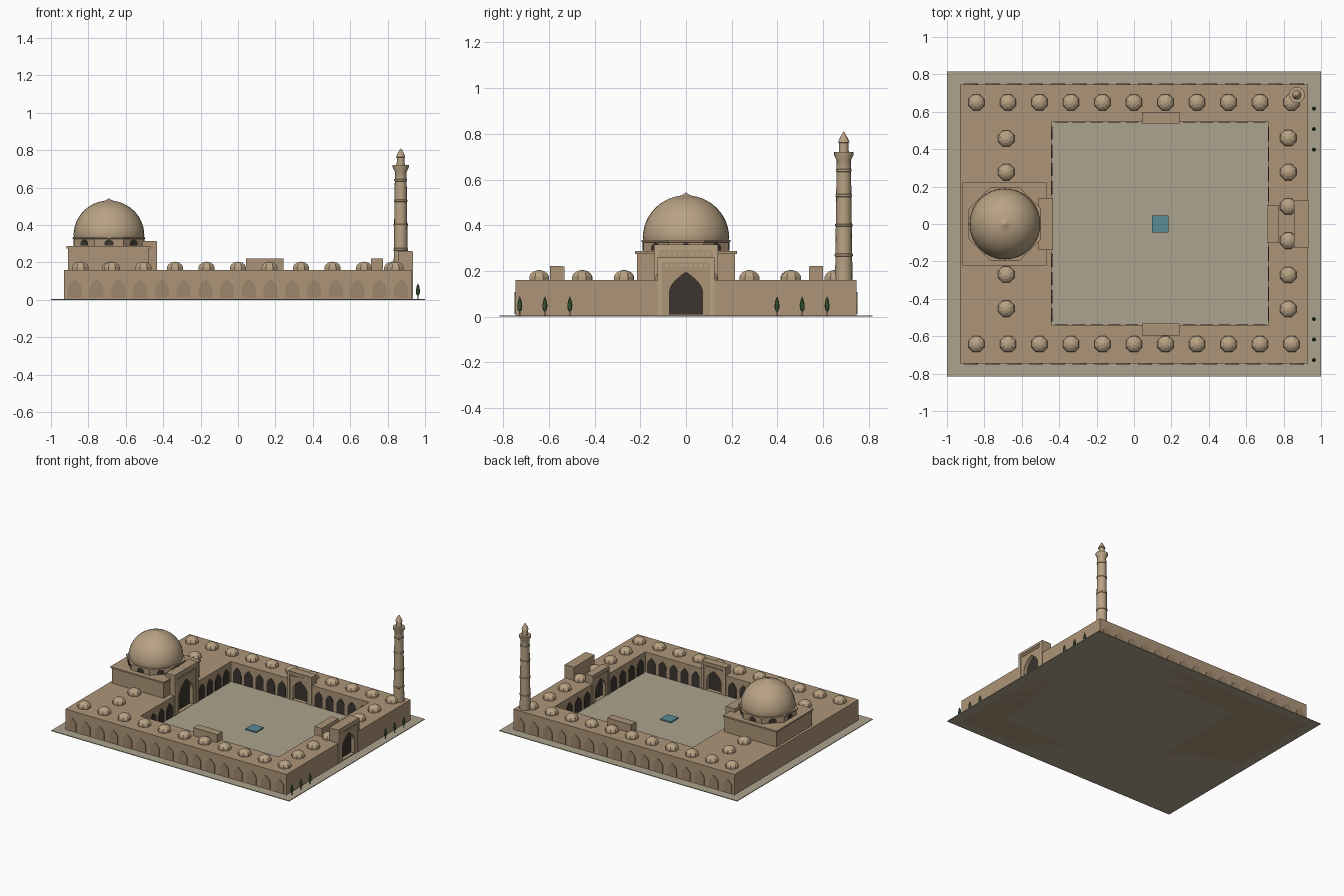
import bpy, bmesh, math
from mathutils import Matrix, Vector

if "Cube" in bpy.data.objects:
    bpy.data.objects.remove(bpy.data.objects["Cube"])


def material(name, r, g, b):
    m = bpy.data.materials.new(name)
    m.diffuse_color = (r, g, b, 1)
    m.use_nodes = True
    m.node_tree.nodes["Principled BSDF"].inputs["Base Color"].default_value = m.diffuse_color
    return m


BRICK = material("brick", 0.42, 0.30, 0.19)
PANEL = material("panel_brick", 0.34, 0.24, 0.15)
DOME = material("dome_brick", 0.48, 0.36, 0.23)
STONE = material("paving", 0.42, 0.37, 0.27)
DARK = material("shadow", 0.045, 0.035, 0.03)
WATER = material("water", 0.10, 0.26, 0.30)
LEAF = material("leaf", 0.06, 0.13, 0.05)


def make(name, bm, mat, smooth=False):
    bmesh.ops.recalc_face_normals(bm, faces=bm.faces)
    me = bpy.data.meshes.new(name)
    bm.to_mesh(me)
    bm.free()
    me.materials.append(mat)
    o = bpy.data.objects.new(name, me)
    bpy.context.collection.objects.link(o)
    if smooth:
        bpy.ops.object.select_all(action='DESELECT')
        o.select_set(True)
        bpy.context.view_layer.objects.active = o
        bpy.ops.object.shade_smooth_by_angle(angle=math.radians(35))
    return o


def box(bm, x0, x1, y0, y1, z0, z1, mat=Matrix()):
    m = Matrix.Translation(((x0 + x1) / 2, (y0 + y1) / 2, (z0 + z1) / 2))
    m = mat @ m @ Matrix.Diagonal((x1 - x0, y1 - y0, z1 - z0, 1))
    bmesh.ops.create_cube(bm, size=1, matrix=m)


def lathe(bm, profile, n, x, y, turn=0):
    base = Matrix.Translation((x, y, 0)) @ Matrix.Rotation(turn, 4, 'Z')
    vs = [bm.verts.new(base @ Vector((r, 0, z))) for r, z in profile]
    es = [bm.edges.new(p) for p in zip(vs, vs[1:])]
    bmesh.ops.spin(bm, geom=vs + es, cent=(x, y, 0), axis=(0, 0, 1),
                   angle=2 * math.pi, steps=n)
    bmesh.ops.remove_doubles(bm, verts=bm.verts, dist=1e-5)


def arch(bm, w, z0, spring, top, y0, y1, mat):
    """Pointed arch prism facing local -y."""
    half = [(w / 2 * (1 - (k / 6) ** 1.9), spring + (top - spring) * k / 6) for k in range(7)]
    pts = [(w / 2, z0)] + half + [(-x, z) for x, z in half[-2::-1]] + [(-w / 2, z0)]
    a = [bm.verts.new(mat @ Vector((x, y0, z))) for x, z in pts]
    b = [bm.verts.new(mat @ Vector((x, y1, z))) for x, z in pts]
    bm.faces.new(a)
    bm.faces.new(b[::-1])
    for i in range(len(pts)):
        j = (i + 1) % len(pts)
        bm.faces.new((a[i], b[i], b[j], a[j]))


def cut(o, cutter):
    mod = o.modifiers.new("cut", 'BOOLEAN')
    mod.operation = 'DIFFERENCE'
    mod.solver = 'EXACT'
    mod.object = cutter
    dg = bpy.context.evaluated_depsgraph_get()
    me = bpy.data.meshes.new_from_object(o.evaluated_get(dg))
    o.modifiers.clear()
    o.data = me


def place(x, y, deg):
    return Matrix.Translation((x, y, 0)) @ Matrix.Rotation(math.radians(deg), 4, 'Z')


# Ground, courtyard paving and pool
bm = bmesh.new()
box(bm, -1, 1, -0.815, 0.815, 0, 0.005)
make("ground", bm, STONE)
bm = bmesh.new()
box(bm, -0.44, 0.72, -0.54, 0.545, 0.003, 0.009)
make("courtyard_paving", bm, STONE)
bm = bmesh.new()
box(bm, 0.095, 0.185, -0.045, 0.045, 0.005, 0.018)
make("pool", bm, WATER)

# Building ring around the courtyard
bm = bmesh.new()
box(bm, -0.93, 0.93, -0.745, 0.745, 0, 0.16)
building = make("building", bm, BRICK)
bm = bmesh.new()
box(bm, -0.44, 0.72, -0.54, 0.545, -0.1, 0.3)
court = make("courtyard_cutter", bm, BRICK)
cut(building, court)
bpy.data.objects.remove(court)

# Domed chamber block with cornice
bm = bmesh.new()
box(bm, -0.91, -0.475, -0.215, 0.215, 0.1, 0.277)
box(bm, -0.918, -0.468, -0.223, 0.223, 0.275, 0.287)
chamber = make("dome_chamber", bm, BRICK)


# Gateways: block, raised frame, pointed niche with dark back
def gateway(name, x, y, deg, w, depth, h, aw, ah):
    m = place(x, y, deg)
    bm = bmesh.new()
    box(bm, -w / 2, w / 2, 0, depth, 0.004, h, m)
    block = make(name, bm, BRICK)
    bm = bmesh.new()
    arch(bm, aw, 0.011, ah * 0.55, ah, -0.05, 0.035, m)
    cutter = make(name + "_cutter", bm, DARK)
    for o in (block, building):
        cut(o, cutter)
    bpy.data.objects.remove(cutter)
    bm = bmesh.new()
    arch(bm, aw * 0.99, 0.011, ah * 0.55, ah * 0.995, 0.028, 0.036, m)
    make(name + "_niche_back", bm, DARK)
    bm = bmesh.new()
    s = w * 0.08
    for a in (-w / 2, w / 2 - s):
        box(bm, a, a + s, -0.005, 0.002, 0.006, h - s, m)
    box(bm, -w / 2, w / 2, -0.005, 0.002, h - s, h - 0.002, m)
    for k in range(9):
        c = (k - 4) * w * 0.085
        box(bm, c - w * 0.025, c + w * 0.025, -0.004, 0.002, h - 2.1 * s, h - 1.5 * s, m)
    make(name + "_frame", bm, DOME)


gateway("sanctuary_gateway", -0.437, 0, 90, 0.28, 0.073, 0.315, 0.17, 0.235)
gateway("entrance_gateway", 0.93, 0, 90, 0.25, 0.075, 0.26, 0.145, 0.195)
gateway("inner_entrance_gateway", 0.717, 0, -90, 0.20, 0.058, 0.222, 0.12, 0.165)
gateway("back_gateway", 0.142, 0.542, 0, 0.20, 0.058, 0.222, 0.12, 0.165)
gateway("front_gateway", 0.142, -0.537, 180, 0.20, 0.058, 0.222, 0.12, 0.165)

# Blind arches along the outer front and back walls
bm = bmesh.new()
for k in range(16):
    x = (k - 7.5) * 0.1163
    for y, deg in ((-0.745, 0), (0.745, 180)):
        arch(bm, 0.074, 0.012, 0.06, 0.108, -0.005, 0.002, place(x, y, deg))
make("outer_blind_arches", bm, PANEL)

# Courtyard arcade
bm = bmesh.new()


def arcade(lo, hi, n, spot):
    step = (hi - lo) / n
    for k in range(n):
        arch(bm, step * 0.72, 0.009, 0.075, 0.125, -0.003, 0.002, place(*spot(lo + (k + 0.5) * step)))


for lo, hi, n in ((-0.435, 0.035, 5), (0.25, 0.715, 5)):
    arcade(lo, hi, n, lambda t: (t, 0.545, 0))
    arcade(lo, hi, n, lambda t: (t, -0.54, 180))
for s in (-1, 1):
    arcade(0.145, 0.535, 4, lambda t: (-0.44, s * t, 90))
    arcade(0.105, 0.535, 4, lambda t: (0.72, s * t, -90))
make("courtyard_arcade", bm, DARK)

# Octagonal drum with windows, and the great dome
CX = -0.69
bm = bmesh.new()
lathe(bm, [(0, 0.28), (0.202, 0.28), (0.202, 0.325), (0.21, 0.327), (0.21, 0.335), (0, 0.335)],
      8, CX, 0, math.pi / 8)
make("dome_drum", bm, BRICK)
bm = bmesh.new()
for k in range(8):
    m = place(CX, 0, k * 45) @ Matrix.Translation((0, -0.187, 0))
    arch(bm, 0.05, 0.29, 0.306, 0.324, -0.003, 0.003, m)
make("drum_windows", bm, DARK)
bm = bmesh.new()
prof = [(0.186, 0.333)]
prof += [(0.189 * math.cos(a), 0.345 + 0.186 * math.sin(a))
         for a in [math.radians(7.5 * k) for k in range(12)]]
prof += [(0.012, 0.535), (0, 0.543)]
lathe(bm, prof, 32, CX, 0)
make("great_dome", bm, DOME, True)

# Small roof domes
bm = bmesh.new()
spots = [((k - 5) * 0.1685, y) for k in range(11) for y in (-0.642, 0.65)]
spots += [(-0.683, y) for y in (0.457, 0.277, -0.27, -0.453)]
spots += [(0.825, 0.46 - k * 0.183) for k in range(6)]
for x, y in spots:
    lathe(bm, [(0.047, 0.157), (0.047, 0.175), (0.040, 0.188), (0.026, 0.198),
               (0.010, 0.203), (0, 0.204)], 8, x, y, math.pi / 8)
make("roof_domes", bm, DOME)

# Minaret: tapered shaft with rings, balcony and lantern
bm = bmesh.new()
prof = [(0, 0.1), (0.039, 0.1)]
for z in (0.27, 0.40, 0.53, 0.64):
    r = 0.039 - 0.008 * (z - 0.1) / 0.6
    prof += [(r, z - 0.006), (r + 0.003, z - 0.004), (r + 0.003, z + 0.004), (r, z + 0.006)]
prof += [(0.031, 0.685), (0.043, 0.708), (0.043, 0.72), (0.022, 0.72), (0.020, 0.76),
         (0.025, 0.763), (0.017, 0.783), (0.006, 0.802), (0, 0.81)]
lathe(bm, prof, 16, 0.87, 0.69)
make("minaret", bm, DOME, True)

# Cypress trees beside the entrance wall
trunks, crowns = bmesh.new(), bmesh.new()
for y in (-0.727, -0.617, -0.508, 0.398, 0.508, 0.617):
    lathe(trunks, [(0, 0.004), (0.003, 0.004), (0.003, 0.03), (0, 0.03)], 6, 0.962, y)
    lathe(crowns, [(0, 0.02), (0.009, 0.03), (0.011, 0.05), (0.007, 0.072), (0, 0.09)], 8, 0.962, y)
make("tree_trunks", trunks, PANEL)
make("tree_crowns", crowns, LEAF)
